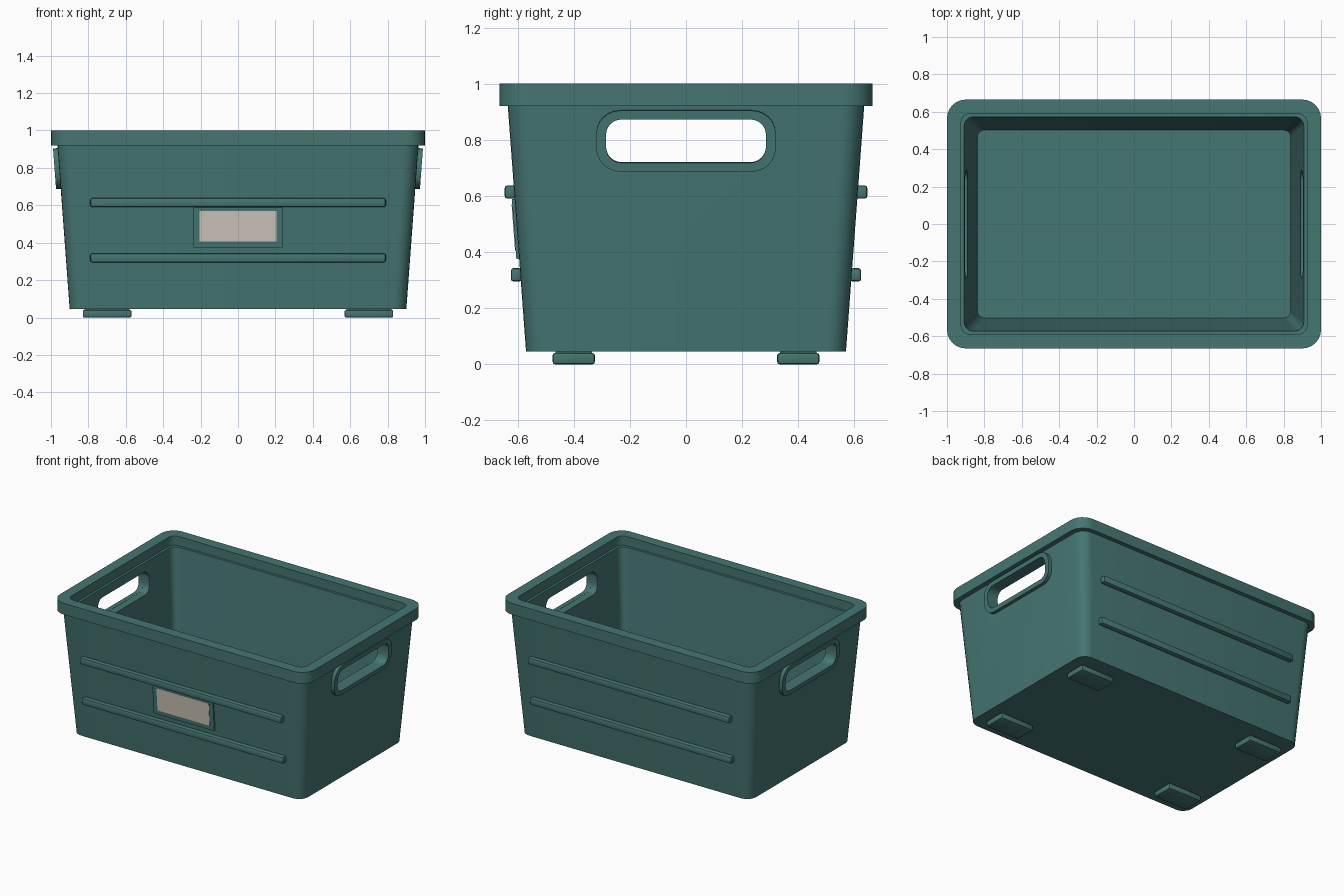
import bpy, bmesh, math
from mathutils import Matrix, Vector

if "Cube" in bpy.data.objects:
    bpy.data.objects.remove(bpy.data.objects["Cube"])


def material(name, rgb):
    m = bpy.data.materials.new(name)
    m.diffuse_color = (*rgb, 1)
    m.use_nodes = True
    m.node_tree.nodes["Principled BSDF"].inputs["Base Color"].default_value = m.diffuse_color
    return m


TEAL = material("teal plastic", (0.06, 0.18, 0.168))
BEIGE = material("beige label", (0.62, 0.565, 0.487))

Z0, HX0, HY0 = 0.045, 0.90, 0.57   # bottom of the tub and its half sizes
SLOPE = 0.065 / 0.875              # outward lean of the walls
TILT = math.atan(SLOPE)


def wall(half, z):
    return half + (z - Z0) * SLOPE


def rounded_rect(hx, hy, r, n=6):
    pts = []
    for k, (sx, sy) in enumerate(((1, 1), (-1, 1), (-1, -1), (1, -1))):
        for i in range(n + 1):
            a = math.pi / 2 * (k + i / n)
            pts.append((sx * (hx - r) + r * math.cos(a), sy * (hy - r) + r * math.sin(a)))
    return pts


def finish(name, bm, mat, matrix=None):
    bmesh.ops.recalc_face_normals(bm, faces=bm.faces)
    if matrix:
        bm.transform(matrix)
    me = bpy.data.meshes.new(name)
    bm.to_mesh(me)
    bm.free()
    ob = bpy.data.objects.new(name, me)
    bpy.context.collection.objects.link(ob)
    me.materials.append(mat)
    smooth(ob)
    return ob


def smooth(ob):
    bpy.ops.object.select_all(action='DESELECT')
    ob.select_set(True)
    bpy.context.view_layer.objects.active = ob
    bpy.ops.object.shade_smooth_by_angle(angle=math.radians(30))


def loft(name, rings, mat, closed=False, matrix=None):
    """Skin rounded rectangles (half x, half y, radius, z); cap the ends or close the loop."""
    bm = bmesh.new()
    loops = [[bm.verts.new((x, y, z)) for x, y in rounded_rect(a, b, r)] for a, b, r, z in rings]
    pairs = list(zip(loops, loops[1:]))
    if closed:
        pairs.append((loops[-1], loops[0]))
    else:
        bm.faces.new(loops[0])
        bm.faces.new(loops[-1])
    for p, q in pairs:
        for i in range(len(p)):
            j = (i + 1) % len(p)
            bm.faces.new((p[i], p[j], q[j], q[i]))
    return finish(name, bm, mat, matrix)


def box(name, size, mat, bevel=0.0, matrix=None):
    bm = bmesh.new()
    bmesh.ops.create_cube(bm, size=1, matrix=Matrix.Diagonal((*size, 1)))
    if bevel:
        bmesh.ops.bevel(bm, geom=bm.edges[:], offset=bevel, segments=2, profile=0.5, affect='EDGES')
    return finish(name, bm, mat, matrix)


def side_frame(axis, sign, half, z):
    """Local z points out of the wall, local x runs along it, local y climbs the lean."""
    out = Vector((sign, 0, 0)) if axis == 'x' else Vector((0, sign, 0))
    up = Vector((0, 0, math.cos(TILT))) + out * math.sin(TILT)
    normal = out * math.cos(TILT) - Vector((0, 0, math.sin(TILT)))
    along = up.cross(normal)
    m = Matrix((along, up, normal)).transposed().to_4x4()
    m.translation = out * wall(half, z) + Vector((0, 0, z))
    return m


# Tub with leaning walls, overhanging rim and inner ledge
ZT = 0.92
tub = loft("tub", [
    (HX0, HY0, 0.07, Z0),
    (wall(HX0, ZT), wall(HY0, ZT), 0.08, ZT),
    (1.0, 0.665, 0.1, ZT),
    (1.0, 0.665, 0.1, 1.0),
    (0.925, 0.59, 0.05, 1.0),
    (0.925, 0.59, 0.05, 0.935),
    (0.908, 0.573, 0.05, 0.935),
    (0.837, 0.502, 0.035, 0.10)], TEAL)

# Handle openings through both ends
HZ = 0.797
through = Matrix.Translation((0, 0, HZ)) @ Matrix(((0, 0, 1, 0), (1, 0, 0, 0), (0, 1, 0, 0), (0, 0, 0, 1)))
cutter = loft("handle_cutter", [(0.285, 0.0775, 0.055, -1.3), (0.285, 0.0775, 0.055, 1.3)], TEAL, matrix=through)
cutter.hide_render = True
mod = tub.modifiers.new("handles", 'BOOLEAN')
mod.operation = 'DIFFERENCE'
mod.solver = 'EXACT'
mod.object = cutter
bpy.context.view_layer.objects.active = tub
bpy.ops.object.modifier_apply(modifier="handles")
bpy.data.objects.remove(cutter)
smooth(tub)

# Raised surrounds of the handles
for side, s in (("right", 1), ("left", -1)):
    loft(side + "_handle_surround", [
        (0.32, 0.109, 0.085, -0.01), (0.32, 0.109, 0.085, 0.025),
        (0.285, 0.0775, 0.055, 0.025), (0.285, 0.0775, 0.055, -0.01)],
        TEAL, closed=True, matrix=side_frame('x', s, HX0, HZ))

# Long ribs on the front and back
for side, s in (("front", -1), ("back", 1)):
    for level, z in (("lower", 0.319), ("upper", 0.614)):
        y = s * (wall(HY0, z) + 0.014)
        box(f"{side}_{level}_rib", (1.58, 0.04, 0.048), TEAL, 0.01, Matrix.Translation((0, y, z)))

# Label holder and label on the front
holder = side_frame('y', -1, HY0, 0.483)
box("label_holder", (0.475, 0.214, 0.02), TEAL, matrix=holder)
box("label", (0.41, 0.164, 0.006), BEIGE, matrix=holder @ Matrix.Translation((0, 0.005, 0.0095)))

# Feet
for fx in (-1, 1):
    for fy in (-1, 1):
        name = f"{'back' if fy > 0 else 'front'}_{'right' if fx > 0 else 'left'}_foot"
        box(name, (0.26, 0.15, 0.04), TEAL, 0.008, Matrix.Translation((fx * 0.70, fy * 0.40, 0.02)))
        # Neck joining the foot to the base
        box(name + "_neck", (0.24, 0.13, 0.03), TEAL, 0, Matrix.Translation((fx * 0.70, fy * 0.40, 0.04)))
